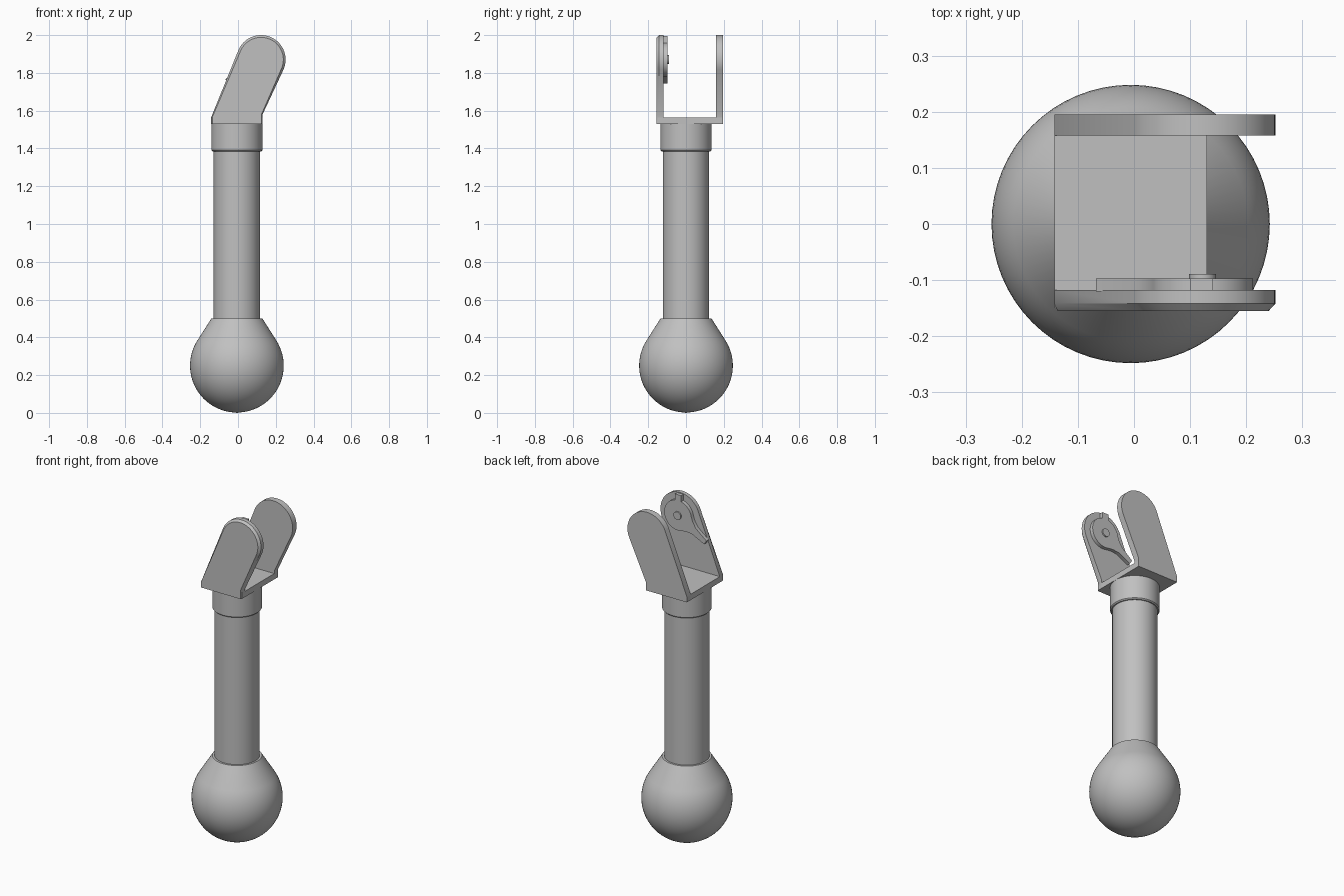
import bpy
import bmesh
from math import sin, cos, pi, radians, atan2, hypot

if "Cube" in bpy.data.objects:
    bpy.data.objects.remove(bpy.data.objects["Cube"])

GREY = (0.53, 0.53, 0.53, 1)
mat = bpy.data.materials.new("plain grey")
mat.use_nodes = True
mat.diffuse_color = GREY
mat.node_tree.nodes["Principled BSDF"].inputs["Base Color"].default_value = GREY

AXIS_X = -0.006
PIVOT = (0.122, 1.87)


def finish(name, bm, smooth=True):
    bmesh.ops.recalc_face_normals(bm, faces=bm.faces[:])
    mesh = bpy.data.meshes.new(name)
    bm.to_mesh(mesh)
    bm.free()
    obj = bpy.data.objects.new(name, mesh)
    bpy.context.collection.objects.link(obj)
    mesh.materials.append(mat)
    if smooth:
        bpy.ops.object.select_all(action='DESELECT')
        obj.select_set(True)
        bpy.context.view_layer.objects.active = obj
        bpy.ops.object.shade_smooth_by_angle(angle=radians(30))
    return obj


def lathe(name, profile, segments=64):
    """Spin a (radius, z) profile around the post axis."""
    bm = bmesh.new()
    verts = [bm.verts.new((r, 0, z)) for r, z in profile]
    edges = [bm.edges.new(pair) for pair in zip(verts, verts[1:])]
    bmesh.ops.spin(bm, geom=verts + edges, cent=(0, 0, 0), axis=(0, 0, 1),
                   angle=2 * pi, steps=segments)
    bmesh.ops.remove_doubles(bm, verts=bm.verts[:], dist=0.0001)
    bmesh.ops.translate(bm, verts=bm.verts[:], vec=(AXIS_X, 0, 0))
    return finish(name, bm)


def loft(name, sections):
    """Join matching (x, z) outlines, each at its own y, into a solid."""
    bm = bmesh.new()
    rings = [[bm.verts.new((x, y, z)) for x, z in outline] for y, outline in sections]
    n = len(rings[0])
    for a, b in zip(rings, rings[1:]):
        for i in range(n):
            j = (i + 1) % n
            bm.faces.new((a[i], a[j], b[j], b[i]))
    bm.faces.new(rings[0])
    bm.faces.new(rings[-1])
    return finish(name, bm)


def arc(radius, start, end, steps):
    return [(PIVOT[0] + radius * cos(radians(start + (end - start) * i / steps)),
             PIVOT[1] + radius * sin(radians(start + (end - start) * i / steps)))
            for i in range(steps + 1)]


def plate_outline(inset=0.0):
    """Leaning arm with a round end."""
    foot = [(-0.142 + inset * 0.5, 1.565), (-0.142 + inset * 0.5, 1.53),
            (0.13 - inset * 0.5, 1.53), (0.13 - inset * 0.5, 1.58)]
    return foot + arc(0.13 - inset, -24, 157, 32)


# Ball with a conical neck and a flat rim
ball = [(0.248 * cos(t), 0.25 + 0.248 * sin(t))
        for t in (radians(-90 + 122.4 * i / 30) for i in range(31))]
ball[0] = (0, 0)
lathe("ball_foot", ball + [(0.135, 0.5), (0, 0.5)])

# Post and collar
lathe("post", [(0, 0.48), (0.123, 0.48), (0.123, 1.4), (0, 1.4)])
lathe("collar", [(0, 1.385), (0.129, 1.385), (0.135, 1.391), (0.135, 1.532), (0, 1.532)])

# Fork: floor and two arms, the front one with a chamfered outer edge
floor = [(-0.142, 1.53), (0.13, 1.53), (0.13, 1.565), (-0.142, 1.565)]
loft("fork_floor", [(-0.15, floor), (0.19, floor)])
loft("back_arm", [(0.158, plate_outline()), (0.195, plate_outline())])
loft("front_arm", [(-0.155, plate_outline(0.012)), (-0.142, plate_outline()),
                   (-0.118, plate_outline())])

# Latch on the inside of the front arm: disc with a tapering tail
tip = (-0.06, 1.755)
dx, dz = tip[0] - PIVOT[0], tip[1] - PIVOT[1]
reach = hypot(dx, dz)
dx, dz = dx / reach, dz / reach
heading = atan2(dz, dx) * 180 / pi
tail = [(0.09, 0.042), (0.125, 0.024), (reach, 0.014)]
sides = [[(PIVOT[0] + d * dx - s * w * dz, PIVOT[1] + d * dz + s * w * dx)
          for d, w in tail] for s in (-1, 1)]
latch = arc(0.09, heading + 42, heading + 318, 40) + sides[0] + sides[1][::-1]
loft("latch", [(-0.12, latch), (-0.097, latch)])

# Small lug above the disc and the pivot pin
lug = [(0.1, 1.94), (0.141, 1.94), (0.141, 1.994), (0.1, 1.994)]
loft("latch_lug", [(-0.12, lug), (-0.097, lug)])
pin = arc(0.024, 0, 345, 23)
loft("pivot_pin", [(-0.12, pin), (-0.089, pin)])
